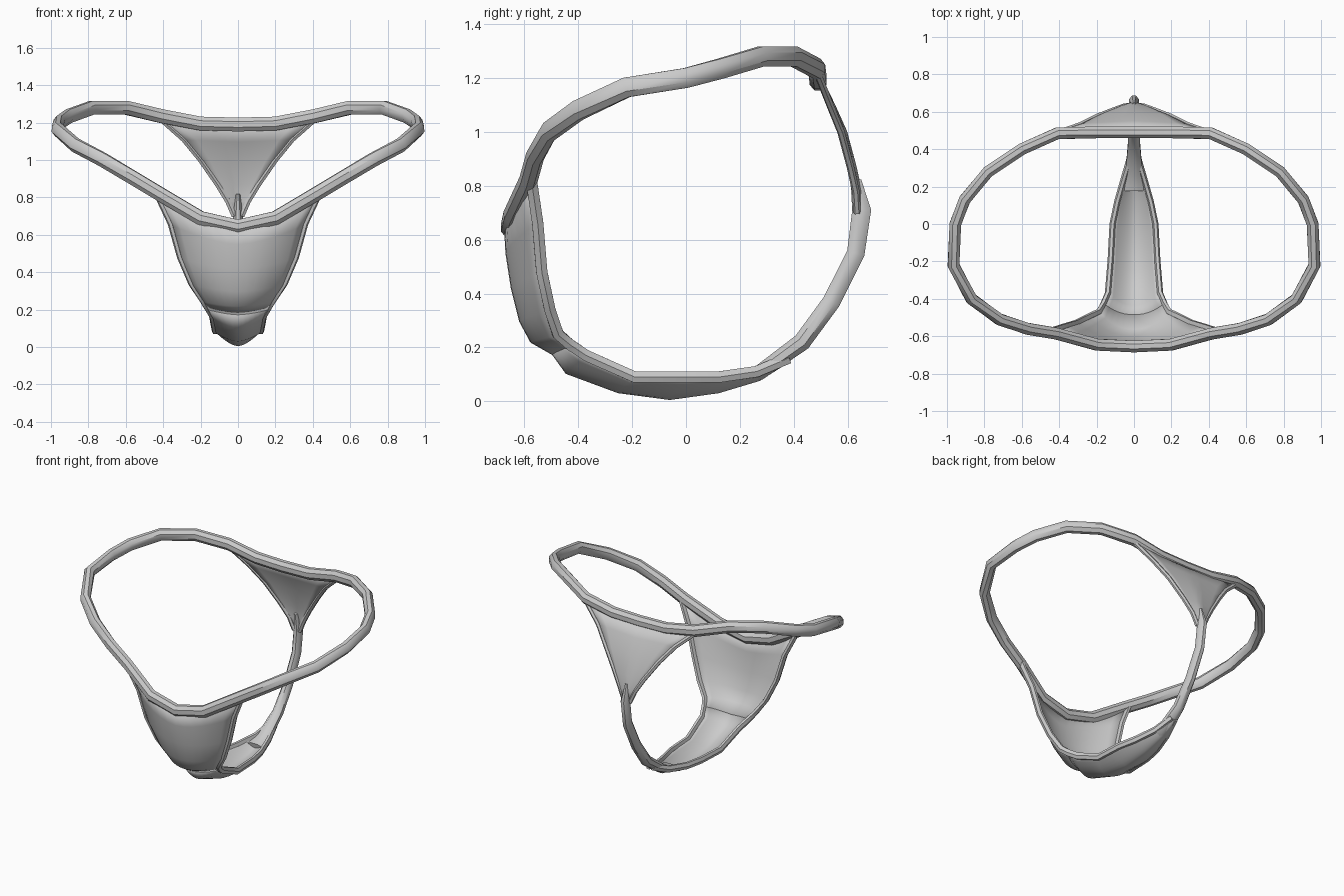
import bpy, bmesh, math
from mathutils import Vector

cube = bpy.data.objects.get("Cube")
if cube:
    bpy.data.objects.remove(cube)

fabric = bpy.data.materials.new("grey fabric")
fabric.use_nodes = True
GREY = (0.6, 0.6, 0.6, 1)
fabric.diffuse_color = GREY
fabric.node_tree.nodes["Principled BSDF"].inputs["Base Color"].default_value = GREY


def finish(name, bm, thickness=0):
    bmesh.ops.recalc_face_normals(bm, faces=bm.faces)
    mesh = bpy.data.meshes.new(name)
    bm.to_mesh(mesh)
    bm.free()
    mesh.materials.append(fabric)
    obj = bpy.data.objects.new(name, mesh)
    bpy.context.collection.objects.link(obj)
    if thickness:
        mod = obj.modifiers.new("cloth thickness", 'SOLIDIFY')
        mod.thickness = thickness
        mod.offset = 0
    bpy.ops.object.select_all(action='DESELECT')
    obj.select_set(True)
    bpy.context.view_layer.objects.active = obj
    bpy.ops.object.shade_smooth_by_angle(angle=math.radians(40))
    return obj


def grid(bm, rows, wrap_rows=False, wrap_cols=False):
    """Skin rows of points with quads."""
    vs = [[bm.verts.new(p) for p in row] for row in rows]
    n, m = len(vs), len(vs[0])
    for i in range(n if wrap_rows else n - 1):
        for j in range(m if wrap_cols else m - 1):
            a, b = vs[i], vs[(i + 1) % n]
            k = (j + 1) % m
            bm.faces.new((a[j], a[k], b[k], b[j]))
    return vs


def tube(name, path, radii, ref, closed=False, sides=8):
    """Elliptical tube; radii are (across, along ref) per point."""
    pts = [Vector(p) for p in path]
    n, rows = len(pts), []
    for i, p in enumerate(pts):
        a = pts[i - 1] if closed or i else p
        b = pts[(i + 1) % n] if closed or i < n - 1 else p
        t = (b - a).normalized()
        side = t.cross(Vector(ref)).normalized()
        up = side.cross(t)
        ra, rb = radii[i]
        angles = [2 * math.pi * (k + 0.5) / sides for k in range(sides)]
        rows.append([p + side * ra * math.cos(w) + up * rb * math.sin(w) for w in angles])
    bm = bmesh.new()
    vs = grid(bm, rows, closed, True)
    if not closed:
        bm.faces.new(vs[0])
        bm.faces.new(vs[-1])
    return finish(name, bm)


# Waistband: left half from front centre to back centre, then mirrored
half = [(0, -.655, .645), (.2, -.645, .69), (.42, -.585, .82), (.57, -.56, .91),
        (.72, -.51, 1.0), (.87, -.40, 1.08), (.965, -.22, 1.165), (.955, 0, 1.20),
        (.905, .13, 1.235), (.78, .28, 1.28), (.6, .40, 1.28), (.41, .485, 1.235),
        (.2, .49, 1.195), (0, .49, 1.19)]
loop = half + [(-x, y, z) for x, y, z in half[-2:0:-1]]
tube("waistband", loop, [(.034, .04)] * len(loop), (0, 0, 1), closed=True)

# Cupped cloth stations: centre y, z, then edge x, y, z
stations = [(-.665, .64, .44, -.575, .83), (-.66, .55, .36, -.55, .66),
            (-.64, .42, .31, -.535, .48), (-.61, .30, .25, -.505, .34),
            (-.57, .225, .19, -.475, .25), (-.49, .18, .165, -.43, .21),
            (-.44, .11, .14, -.37, .17), (-.25, .04, .125, -.19, .09),
            (-.06, .015, .115, 0, .09), (.12, .04, .09, .12, .09),
            (.27, .085, .05, .26, .11), (.38, .155, .015, .38, .16)]


def cloth(name, part, cols=12):
    rows = []
    for cy, cz, ex, ey, ez in part:
        us = [2 * j / cols - 1 for j in range(cols + 1)]
        rows.append([(u * ex, cy + (ey - cy) * abs(u) ** 2.2,
                      cz + (ez - cz) * abs(u) ** 1.6) for u in us])
    bm = bmesh.new()
    grid(bm, rows)
    return finish(name, bm, .02)


cloth("front_panel", stations[:6])
cloth("gusset", stations[5:])

# Hems along the leg openings
for side, label in ((1, "left"), (-1, "right")):
    edge = [(side * ex, ey, ez) for _, _, ex, ey, ez in stations]
    tube(label + "_leg_hem", edge, [(.024, .016)] * len(edge), (1, 0, 0), sides=6)

# Narrow rear strap rising to the back panel
strap = [(0, .18, .085), (0, .27, .105), (0, .43, .22), (0, .54, .37),
         (0, .63, .55), (0, .652, .71), (0, .63, .82)]
width = [.06, .05, .035, .03, .028, .028, .012]
depth = [.02, .03, .036, .036, .036, .038, .022]
tube("rear_strap", strap, list(zip(depth, width)), (1, 0, 0))

# Triangular back panel: centre y, centre z, half width, edge z
levels = [(.50, 1.19, .42, 1.225), (.545, 1.10, .29, 1.11), (.59, 1.0, .2, 1.0),
          (.625, .87, .11, .87), (.645, .78, .055, .78), (.65, .70, .02, .70)]
rows = [[(u / 4 * w, y - .015 * abs(u / 4), z + (ez - z) * abs(u / 4)) for u in range(-4, 5)]
        for y, z, w, ez in levels]
bm = bmesh.new()
grid(bm, rows)
finish("back_panel", bm, .016)
for side, label in ((1, "left"), (-1, "right")):
    edge = [(side * w, y - .015, ez) for y, z, w, ez in levels]
    tube(label + "_back_hem", edge, [(.016, .014)] * len(edge), (0, 1, 0), sides=6)
